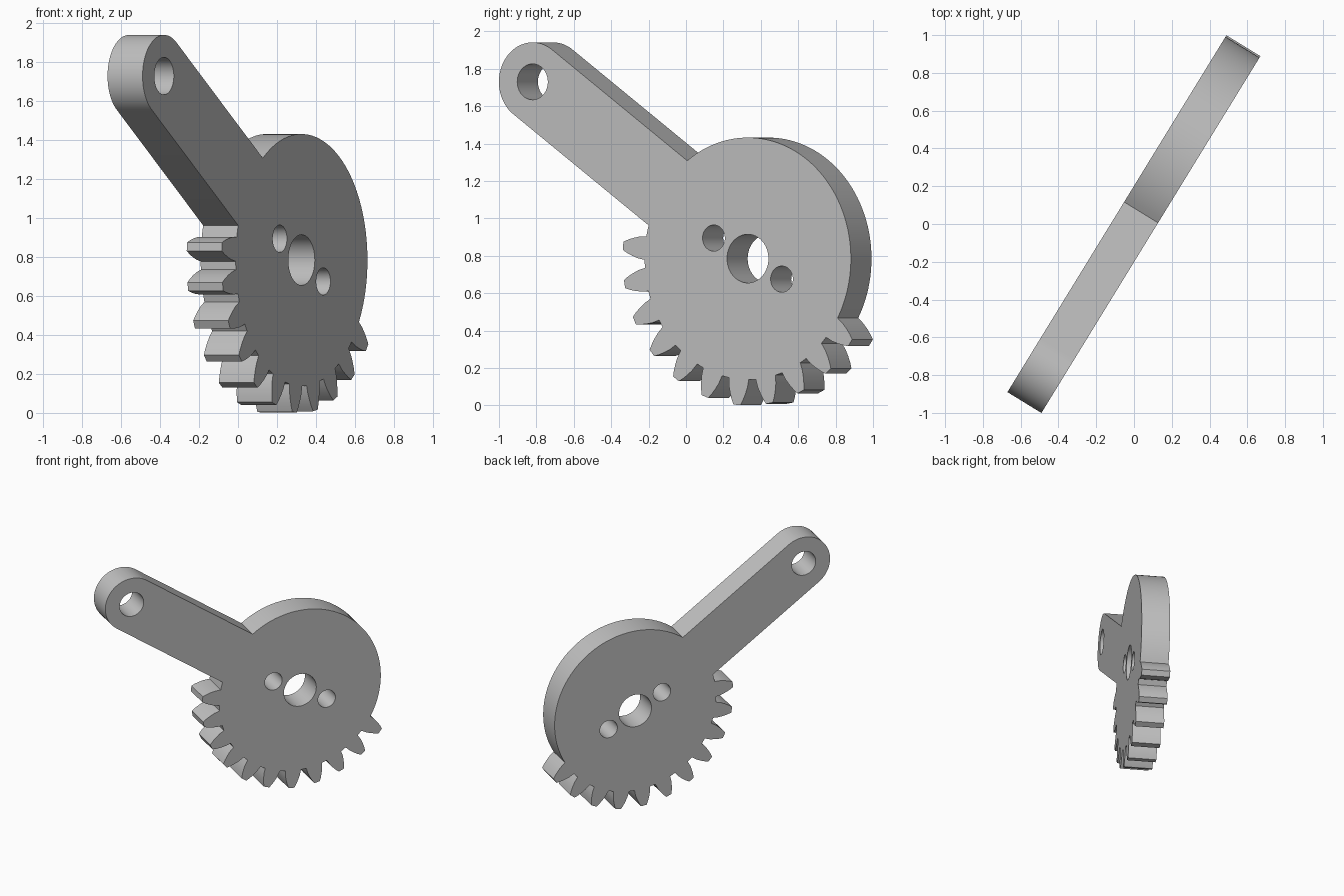
import bpy, bmesh
from math import radians, degrees, cos, sin, asin, atan2
from mathutils import Matrix, Vector

cube = bpy.data.objects.get("Cube")
if cube:
    bpy.data.objects.remove(cube, do_unlink=True)

# Main dimensions, in the plane of the plate
HUB = Vector((0.452, 0.785))
ARM_END = Vector((-0.898, 1.73))
ROOT, TIP, ARM_R, THICK = 0.647, 0.785, 0.211, 0.211
YAW = atan2(1.89, 1.16)


def polar(centre, r, deg):
    a = radians(deg)
    return centre + Vector((cos(a), sin(a))) * r


def arc(centre, r, start, end, step=3):
    n = max(1, round(abs(end - start) / step))
    return [polar(centre, r, start + (end - start) * i / n) for i in range(n + 1)]


def tooth(deg):
    # Convex flanks: half widths shrink from root to tip
    flank = [(0.647, 0.063), (0.69, 0.058), (0.725, 0.048), (0.757, 0.036), (TIP, 0.022)]
    rise = [polar(HUB, r, deg - degrees(w / r)) for r, w in flank]
    fall = [polar(HUB, r, deg + degrees(w / r)) for r, w in reversed(flank)]
    return rise + fall


# Outline: teeth, plain rim, then the lever arm
arm_dir = ARM_END - HUB
arm_deg = degrees(atan2(arm_dir.y, arm_dir.x))
spread = degrees(asin(ARM_R / ROOT))
root_half = degrees(0.063 / ROOT)
outline = []
for k in range(11):
    outline += tooth(175 + 15 * k)
outline += arc(HUB, ROOT, 325 + root_half, 360 + arm_deg - spread)[1:]
outline += arc(ARM_END, ARM_R, arm_deg - 90, arm_deg + 90, 5)
outline += arc(HUB, ROOT, arm_deg + spread, 175 - root_half)[:-1]

# Bores: lever end, shaft and two pin holes
bores = [(ARM_END, 0.096), (HUB, 0.13)]
bores += [(polar(HUB, 0.24, a), 0.07) for a in (152.8, 332.8)]
loops = [outline] + [arc(c, r, 0, 360, 7.5)[:-1] for c, r in bores]

# Filled profile with thickness
curve = bpy.data.curves.new("plate_profile", "CURVE")
curve.dimensions = "2D"
curve.fill_mode = "BOTH"
curve.extrude = THICK / 2
for pts in loops:
    spline = curve.splines.new("POLY")
    spline.points.add(len(pts) - 1)
    for p, co in zip(spline.points, pts):
        p.co = (co.x, co.y, 0, 1)
    spline.use_cyclic_u = True
helper = bpy.data.objects.new("plate_profile", curve)
bpy.context.collection.objects.link(helper)
bpy.context.view_layer.update()
mesh = bpy.data.meshes.new_from_object(
    helper.evaluated_get(bpy.context.evaluated_depsgraph_get()))
bpy.data.objects.remove(helper, do_unlink=True)

# Stand the plate upright and turn it
place = Matrix.Rotation(YAW, 4, "Z") @ Matrix.Rotation(radians(90), 4, "X")
bm = bmesh.new()
bm.from_mesh(mesh)
bmesh.ops.remove_doubles(bm, verts=bm.verts, dist=0.0005)
bmesh.ops.recalc_face_normals(bm, faces=bm.faces)
bm.transform(place)
bm.to_mesh(mesh)
bm.free()

lever = bpy.data.objects.new("sector_gear_lever", mesh)
bpy.context.collection.objects.link(lever)

# Single grey finish
grey = bpy.data.materials.new("plain_grey")
grey.use_nodes = True
colour = (0.527, 0.527, 0.527, 1)
grey.diffuse_color = colour
grey.node_tree.nodes["Principled BSDF"].inputs["Base Color"].default_value = colour
mesh.materials.clear()
mesh.materials.append(grey)

bpy.ops.object.select_all(action="DESELECT")
lever.select_set(True)
bpy.context.view_layer.objects.active = lever
bpy.ops.object.shade_smooth_by_angle(angle=radians(25))
